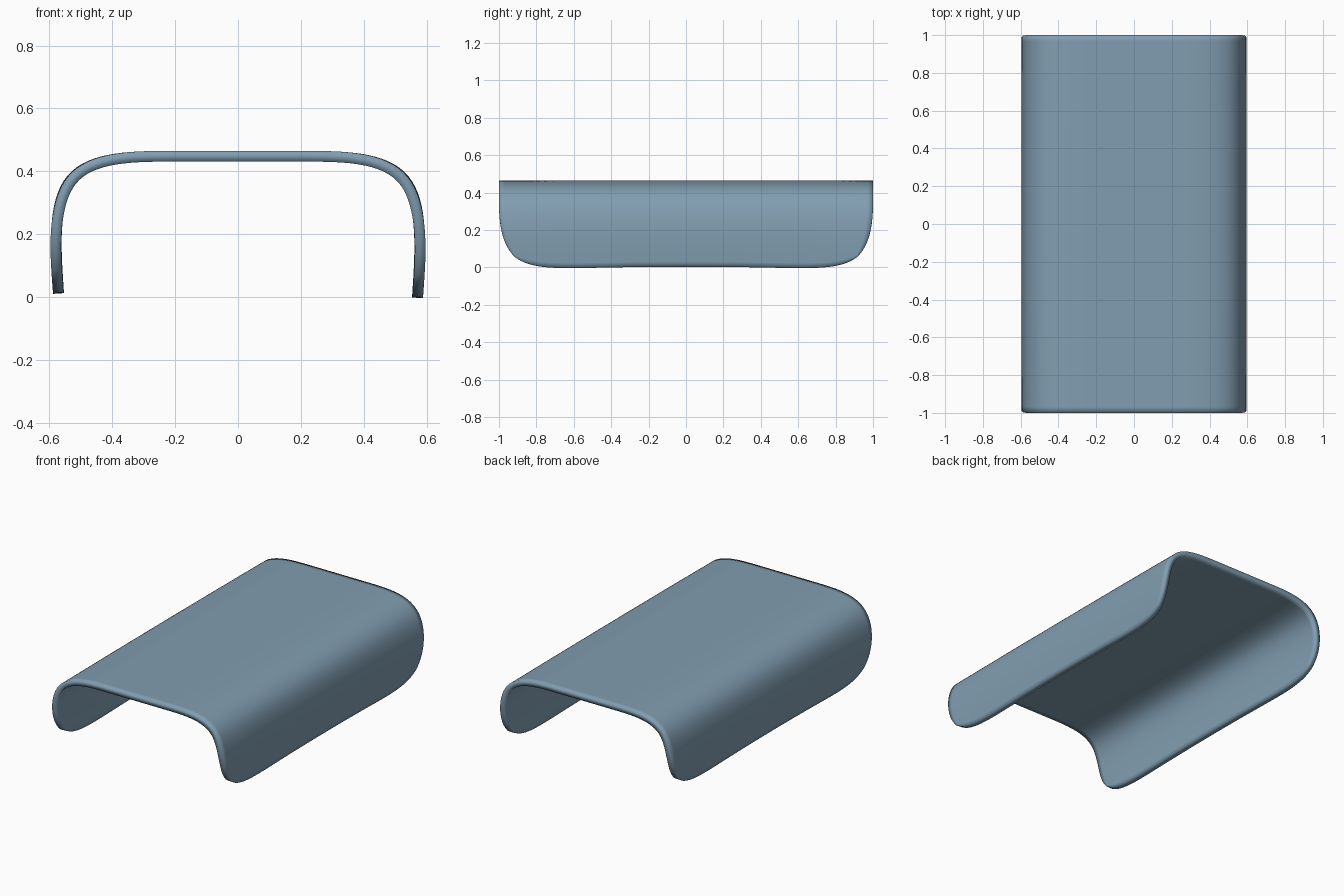
import bpy, bmesh

if "Cube" in bpy.data.objects:
    bpy.data.objects.remove(bpy.data.objects["Cube"])

# Coarse control sheet: a U-shaped profile swept along y
profile = [(-0.571, 0.02), (-0.60, 0.448), (-0.20, 0.448),
           (0.20, 0.448), (0.60, 0.448), (0.571, 0.006)]
stations = [-1.0, -0.5, 0.5, 1.0]
corner_drop = 0.03  # lower end corners keep the rounding tight


def control(x, y, z):
    low_end = z < 0.1 and abs(y) == 1.0
    return (x, y, z - corner_drop if low_end else z)


bm = bmesh.new()
rows = [[bm.verts.new(control(x, y, z)) for x, z in profile] for y in stations]
for a, b in zip(rows, rows[1:]):
    for i in range(len(profile) - 1):
        bm.faces.new((a[i], a[i + 1], b[i + 1], b[i]))
bmesh.ops.recalc_face_normals(bm, faces=bm.faces)

mesh = bpy.data.meshes.new("curved_cover")
bm.to_mesh(mesh)
bm.free()
cover = bpy.data.objects.new("curved_cover", mesh)
bpy.context.collection.objects.link(cover)

# Blue-grey finish
paint = bpy.data.materials.new("blue_grey")
paint.diffuse_color = (0.22, 0.34, 0.44, 1)
paint.use_nodes = True
paint.node_tree.nodes["Principled BSDF"].inputs["Base Color"].default_value = paint.diffuse_color
mesh.materials.append(paint)

# Smooth the sheet, corners included, then give it thickness
sub = cover.modifiers.new("smooth", 'SUBSURF')
sub.levels = sub.render_levels = 4
sub.boundary_smooth = 'ALL'
shell = cover.modifiers.new("thickness", 'SOLIDIFY')
shell.thickness = 0.034
shell.offset = 0
shell.use_even_offset = True

# Smooth shading over the whole shell, rim included
for p in mesh.polygons:
    p.use_smooth = True
